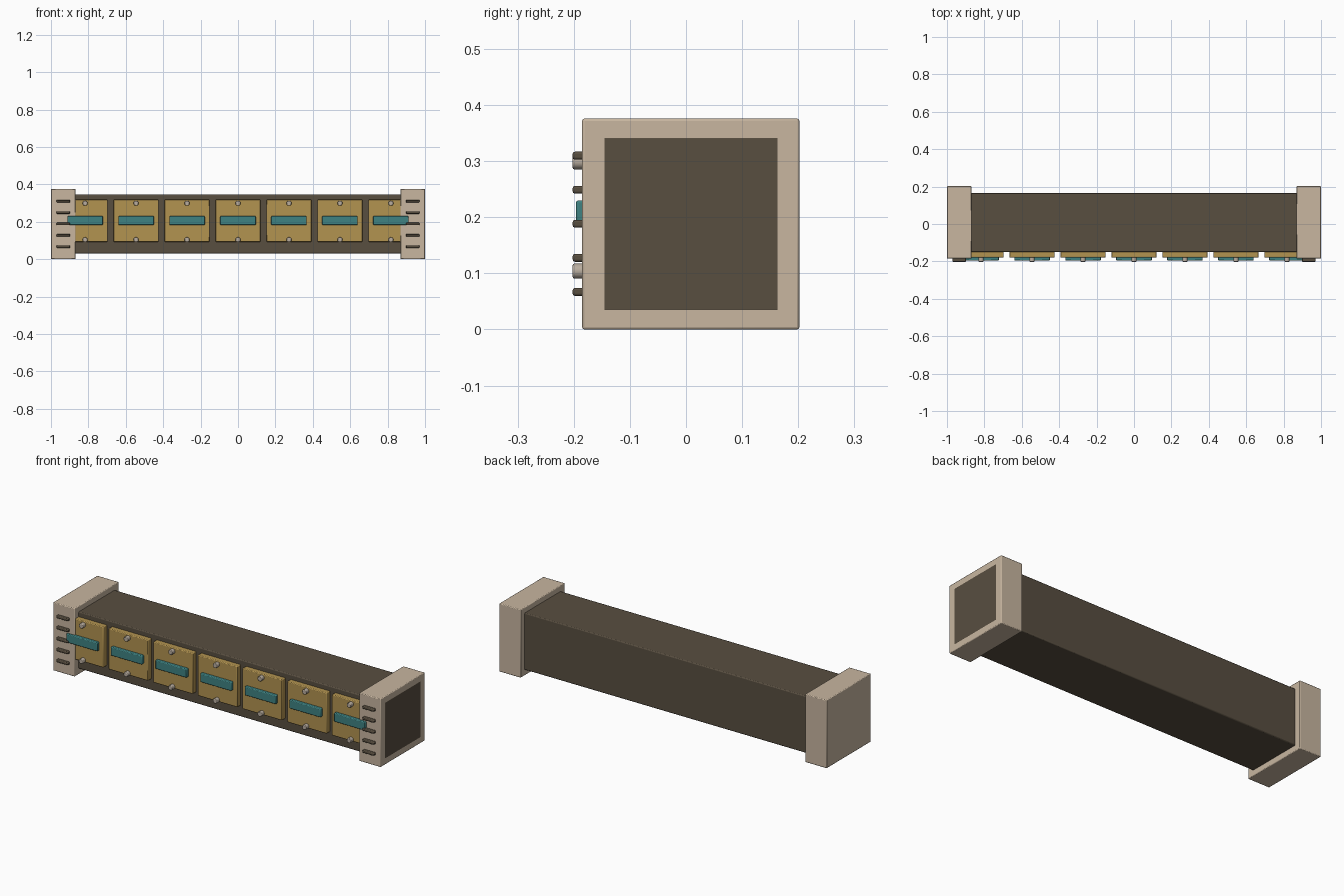
import bpy
import math

cube = bpy.data.objects.get("Cube")
if cube:
    bpy.data.objects.remove(cube, do_unlink=True)


def material(name, rgb):
    """Flat material from display values 0-255, stored as linear."""
    lin = [((c / 255 + 0.055) / 1.055) ** 2.4 for c in rgb] + [1.0]
    mat = bpy.data.materials.new(name)
    mat.use_nodes = True
    mat.diffuse_color = lin
    bsdf = mat.node_tree.nodes["Principled BSDF"]
    bsdf.inputs["Base Color"].default_value = lin
    bsdf.inputs["Roughness"].default_value = 0.7
    return mat


BEIGE = material("beige casing", (200, 182, 160))
BROWN = material("dark brown", (88, 78, 64))
GOLD = material("ochre panel", (178, 147, 80))
TEAL = material("teal strip", (62, 130, 130))
STEEL = material("warm steel", (186, 174, 160))


def finish(obj, name, mat, bevel):
    obj.name = name
    obj.data.materials.append(mat)
    bpy.ops.object.transform_apply(location=False, rotation=True, scale=True)
    mod = obj.modifiers.new("edge", "BEVEL")
    mod.width = bevel
    mod.segments = 2
    bpy.ops.object.shade_smooth_by_angle(angle=math.radians(30))
    return obj


def box(name, mat, x, y, z, bevel=0.004):
    """Box from (low, high) ranges on each axis."""
    bpy.ops.mesh.primitive_cube_add(size=1, location=[sum(r) / 2 for r in (x, y, z)])
    obj = bpy.context.object
    obj.scale = [r[1] - r[0] for r in (x, y, z)]
    return finish(obj, name, mat, bevel)


def span(centre, size):
    return (centre - size / 2, centre + size / 2)


# Long body, its right-hand end showing flush in the end cap
box("body", BROWN, (-0.98, 1.0006), (-0.149, 0.167), (0.031, 0.345), 0.005)

# End caps with a column of vent slots on the front
for side, label in ((-1, "right"), (1, "left")):
    box(f"end_cap_{label}", BEIGE, span(side * 0.934, 0.132), (-0.185, 0.202), (0, 0.376))
    for i in range(5):
        box(f"vent_slot_{label}_{i + 1}", BROWN, span(side * 0.934, 0.072),
            (-0.202, -0.17), span(0.067 + i * 0.0607, 0.014))

# Row of front panels, each with a strip and two screws
for i in range(7):
    x = (i - 3) * 0.2725
    box(f"front_panel_{i + 1}", GOLD, span(x, 0.242), (-0.179, -0.14), (0.093, 0.318))
    box(f"strip_{i + 1}", TEAL, span(x, 0.19), (-0.196, -0.17), span(0.206, 0.048))
    for z, label in ((0.104, "lower"), (0.299, "upper")):
        bpy.ops.mesh.primitive_cylinder_add(
            vertices=16, radius=0.0135, depth=0.032,
            location=(x, -0.186, z), rotation=(math.pi / 2, 0, 0))
        finish(bpy.context.object, f"screw_{label}_{i + 1}", STEEL, 0.003)
